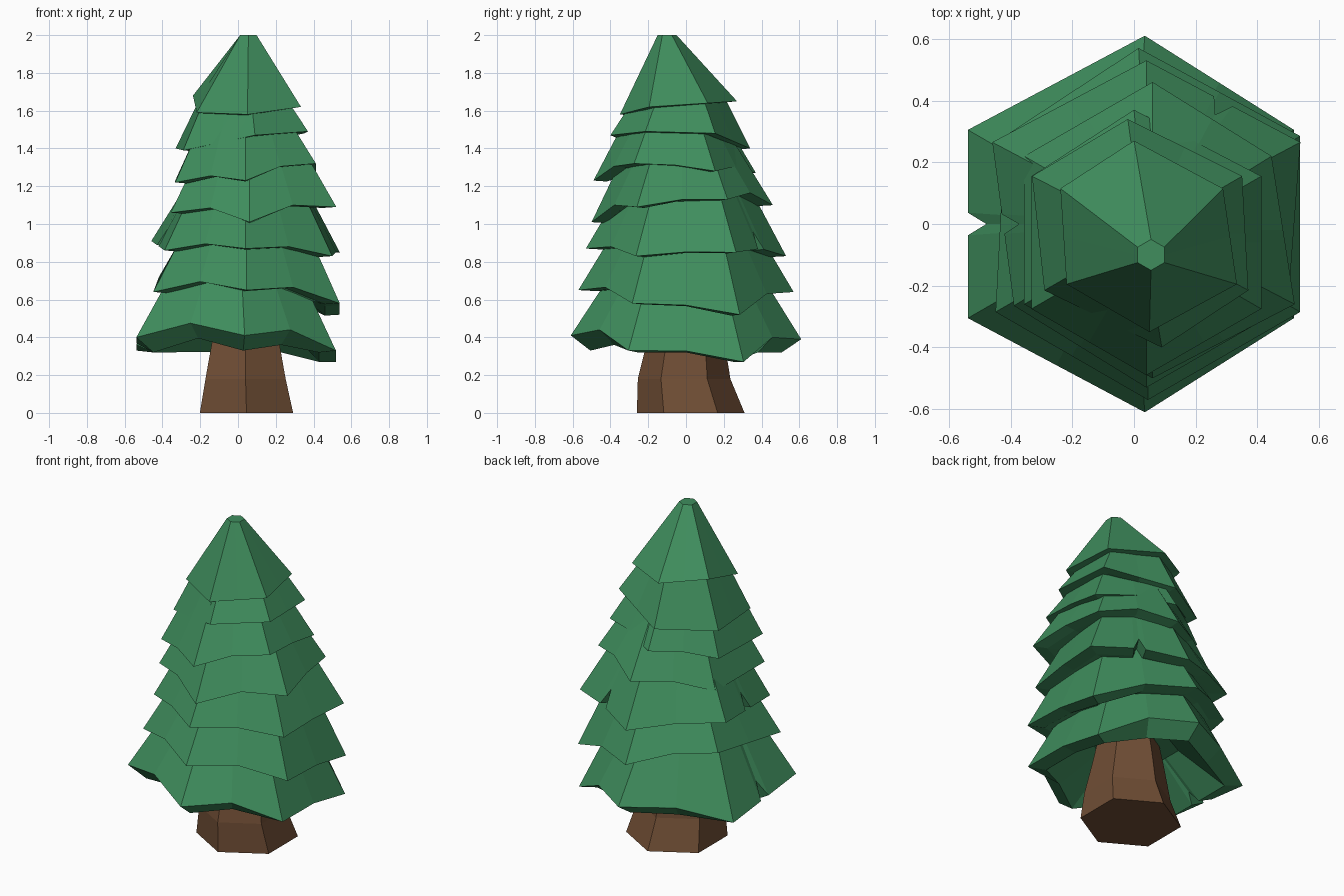
import bpy, math
from mathutils import Vector

if "Cube" in bpy.data.objects:
    bpy.data.objects.remove(bpy.data.objects["Cube"])


def material(name, color):
    m = bpy.data.materials.new(name)
    m.diffuse_color = color
    m.use_nodes = True
    m.node_tree.nodes["Principled BSDF"].inputs["Base Color"].default_value = m.diffuse_color
    return m


def loft(name, rings, mat):
    """Bridge equal-length rings from first to last and cap both ends."""
    n = len(rings[0])
    verts = [tuple(p) for r in rings for p in r]
    faces = []
    for k in range(len(rings) - 1):
        for i in range(n):
            j = (i + 1) % n
            faces.append((k * n + i, k * n + j, (k + 1) * n + j, (k + 1) * n + i))
    faces.append(tuple(reversed(range(n))))
    faces.append(tuple(range((len(rings) - 1) * n, len(rings) * n)))
    me = bpy.data.meshes.new(name)
    me.from_pydata(verts, [], faces)
    me.materials.append(mat)
    ob = bpy.data.objects.new(name, me)
    bpy.context.collection.objects.link(ob)
    return ob


def hexagon(x, y, z, r):
    """Six points, starting front right and running counter-clockwise."""
    return [Vector((x + r * math.cos(math.radians(a)), y + r * math.sin(math.radians(a)), z))
            for a in range(-30, 330, 60)]


green = material("needles", (0.05, 0.27, 0.11, 1))
brown = material("bark", (0.16, 0.075, 0.035, 1))

# Trunk: flared six-sided stump
loft("trunk", [hexagon(.045, .025, 0, .285), hexagon(.04, -.01, .18, .245),
               hexagon(.04, 0, .4, .2), hexagon(.04, 0, .6, .16)], brown)

# Branch tiers from the top: centre x, y, radius, corner heights, edge lift,
# notched edges, sideways nudges of single corners
TIERS = [
    (.05, -.04, .31, (1.62, 1.64, 1.65, 1.68, 1.59, 1.58), 0, (), {0: .015, 1: -.03, 2: -.05, 3: -.02}),
    (.03, -.03, .37, (1.49, 1.48, 1.40, 1.40, 1.39, 1.47), 0, (), {0: .02, 2: -.05, 3: -.04, 5: .06}),
    (.04, -.06, .43, (1.32, 1.28, 1.27, 1.23, 1.22, 1.23), .03, (), {2: -.04}),
    (.06, -.02, .48, (1.09, 1.13, 1.10, 1.06, 1.06, 1.01), .05, (), {0: .045, 1: -.03}),
    (.04, 0, .53, (.83, .85, .83, .91, .86, .87), .03, (1, 3), {1: .04, 3: -.04, 4: .03}),
    (.045, 0, .57, (.58, .52, .64, .72, .64, .65), .05, (), {2: -.03, 3: .03}),
    (-.01, 0, .61, (.33, .27, .39, .33, .40, .41), .07, (3,), {2: .045, 5: .045}),
]
EDGE_WEIGHT = (.4, 1, .6, 0, 1, 1)

for t, (cx, cy, r, heights, lift, notches, nudges) in enumerate(TIERS):
    pts = hexagon(cx, cy, 0, r)
    for i, z in enumerate(heights):
        pts[i].z = z
        pts[i].x += nudges.get(i, 0)
    center = sum(pts, Vector()) / 6
    rim, plain = [], []
    for i in range(6):
        a, b = pts[i], pts[(i + 1) % 6]
        mid = a.lerp(b, .5) + Vector((0, 0, lift * EDGE_WEIGHT[i]))
        rim.append(a)
        plain.append(a)
        if i in notches:
            deep = mid.lerp(center, .11)
            deep.z = mid.z + .09
            rim += [a.lerp(mid, .88), deep, b.lerp(mid, .88)]
            plain += [a.lerp(mid, .88), mid, b.lerp(mid, .88)]
        else:
            rim.append(mid)
            plain.append(mid)

    def inset(points, s, height):
        return [Vector((cx + (p.x - cx) * s, cy + (p.y - cy) * s, height(p))) for p in points]

    # Crown: narrow flat tip on the top tier, hidden cone end on the others
    if t == 0:
        tip = hexagon(.055, -.10, 2, .05)
        crown = []
        for i in range(6):
            crown += [tip[i], tip[i].lerp(tip[(i + 1) % 6], .5)]
    else:
        crown = inset(plain, .6, lambda p: center.z + .7 * r)
    # Lip and hollow underneath
    if t == len(TIERS) - 1:
        under = inset(rim, .83, lambda p: min(p.z, max(p.z - .08, .32)))
        roof = inset(plain, .4, lambda p: .52)
    else:
        under = inset(rim, .84, lambda p: p.z - .005)
        roof = inset(plain, .5, lambda p: center.z + .03)
    loft("branch_tier_%d" % (t + 1), [roof, under, rim, crown], green)
